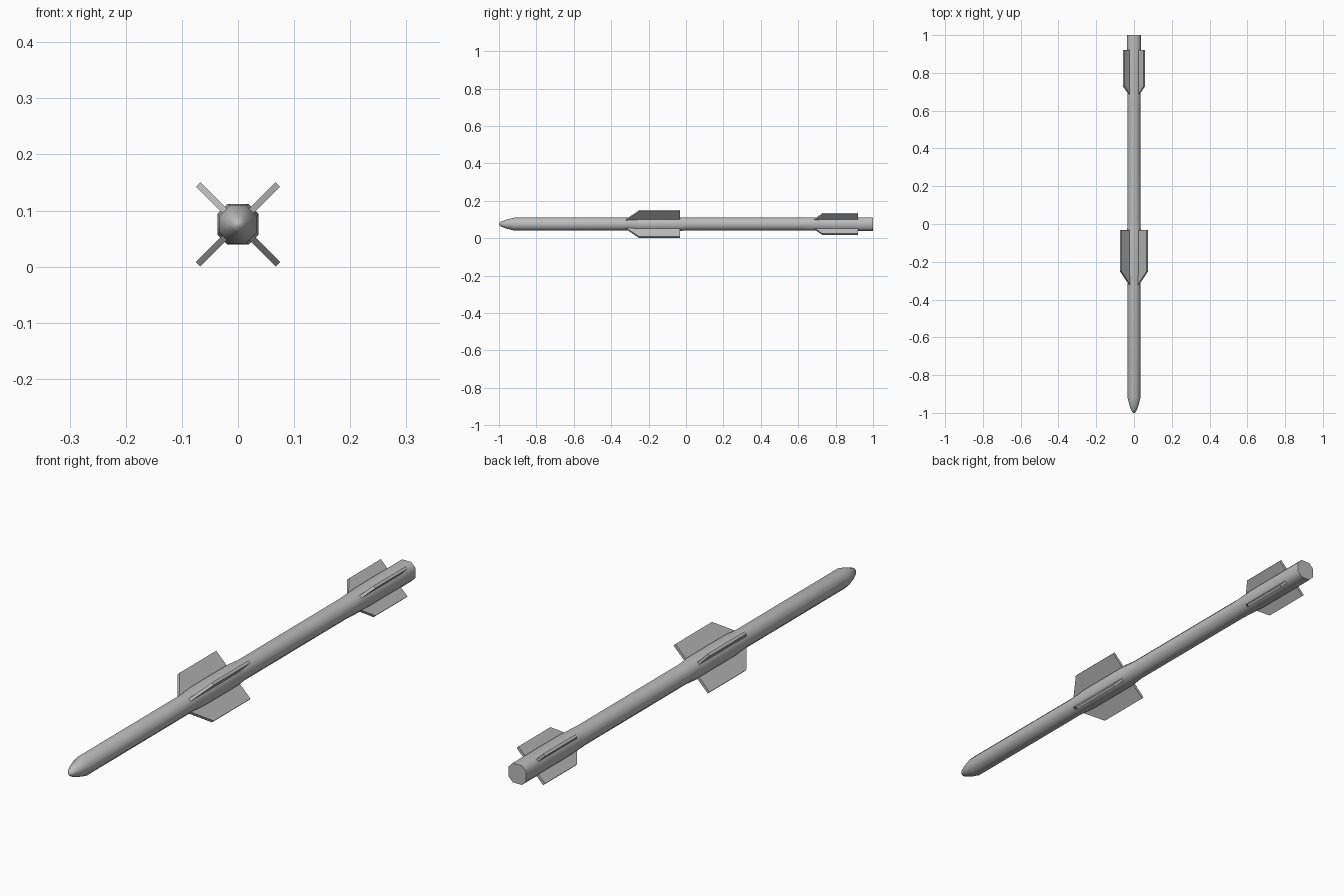
import bpy, bmesh, math
from mathutils import Matrix

if "Cube" in bpy.data.objects:
    bpy.data.objects.remove(bpy.data.objects["Cube"])

AXIS_Z = 0.0755

grey = bpy.data.materials.new("plain grey")
grey.diffuse_color = (0.5, 0.5, 0.5, 1)
grey.use_nodes = True
grey.node_tree.nodes["Principled BSDF"].inputs["Base Color"].default_value = grey.diffuse_color


def finish(bm, name, smooth=False):
    bmesh.ops.recalc_face_normals(bm, faces=bm.faces)
    mesh = bpy.data.meshes.new(name)
    bm.to_mesh(mesh)
    bm.free()
    mesh.materials.append(grey)
    obj = bpy.data.objects.new(name, mesh)
    obj.location.z = AXIS_Z
    bpy.context.collection.objects.link(obj)
    if smooth:
        bpy.ops.object.select_all(action='DESELECT')
        obj.select_set(True)
        bpy.context.view_layer.objects.active = obj
        bpy.ops.object.shade_smooth_by_angle(angle=math.radians(50))
    return obj


# Body: eight-sided sections (y, half width, half length of a flat side),
# slightly fuller where the fins attach
sections = [
    (-1.0, 0.004, 0.0017), (-0.99, 0.013, 0.0054), (-0.96, 0.024, 0.010),
    (-0.92, 0.034, 0.0142), (-0.32, 0.034, 0.0142),
    (-0.25, 0.0362, 0.0190), (-0.035, 0.0362, 0.0190),
    (0.02, 0.034, 0.0142), (0.62, 0.034, 0.0142),
    (0.73, 0.0362, 0.0190), (1.0, 0.0362, 0.0190),
]
bm = bmesh.new()
rings = []
for y, w, s in sections:
    outline = [(w, -s), (w, s), (s, w), (-s, w), (-w, s), (-w, -s), (-s, -w), (s, -w)]
    rings.append([bm.verts.new((x, y, z)) for x, z in outline])
for a, b in zip(rings, rings[1:]):
    for i in range(8):
        j = (i + 1) % 8
        bm.faces.new((a[i], a[j], b[j], b[i]))
bm.faces.new(rings[0])
bm.faces.new(rings[-1])
finish(bm, "body", smooth=True)


# Fins: a swept plate repeated at the four diagonals
def fin_set(name, lead_root, lead_tip, trail, tip_radius, thickness=0.011):
    root = 0.034
    profile = [(root, lead_root), (tip_radius, lead_tip), (tip_radius, trail), (root, trail)]
    for k in range(4):
        bm = bmesh.new()
        face = bm.faces.new([bm.verts.new((r, y, -thickness / 2)) for r, y in profile])
        ext = bmesh.ops.extrude_face_region(bm, geom=[face])
        verts = [v for v in ext["geom"] if isinstance(v, bmesh.types.BMVert)]
        bmesh.ops.translate(bm, verts=verts, vec=(0, 0, thickness))
        bm.transform(Matrix.Rotation(math.radians(45 + 90 * k), 4, 'Y'))
        finish(bm, f"{name}_{k + 1}")


fin_set("middle_fin", -0.32, -0.25, -0.033, 0.1005)
fin_set("tail_fin", 0.685, 0.73, 0.92, 0.078)
